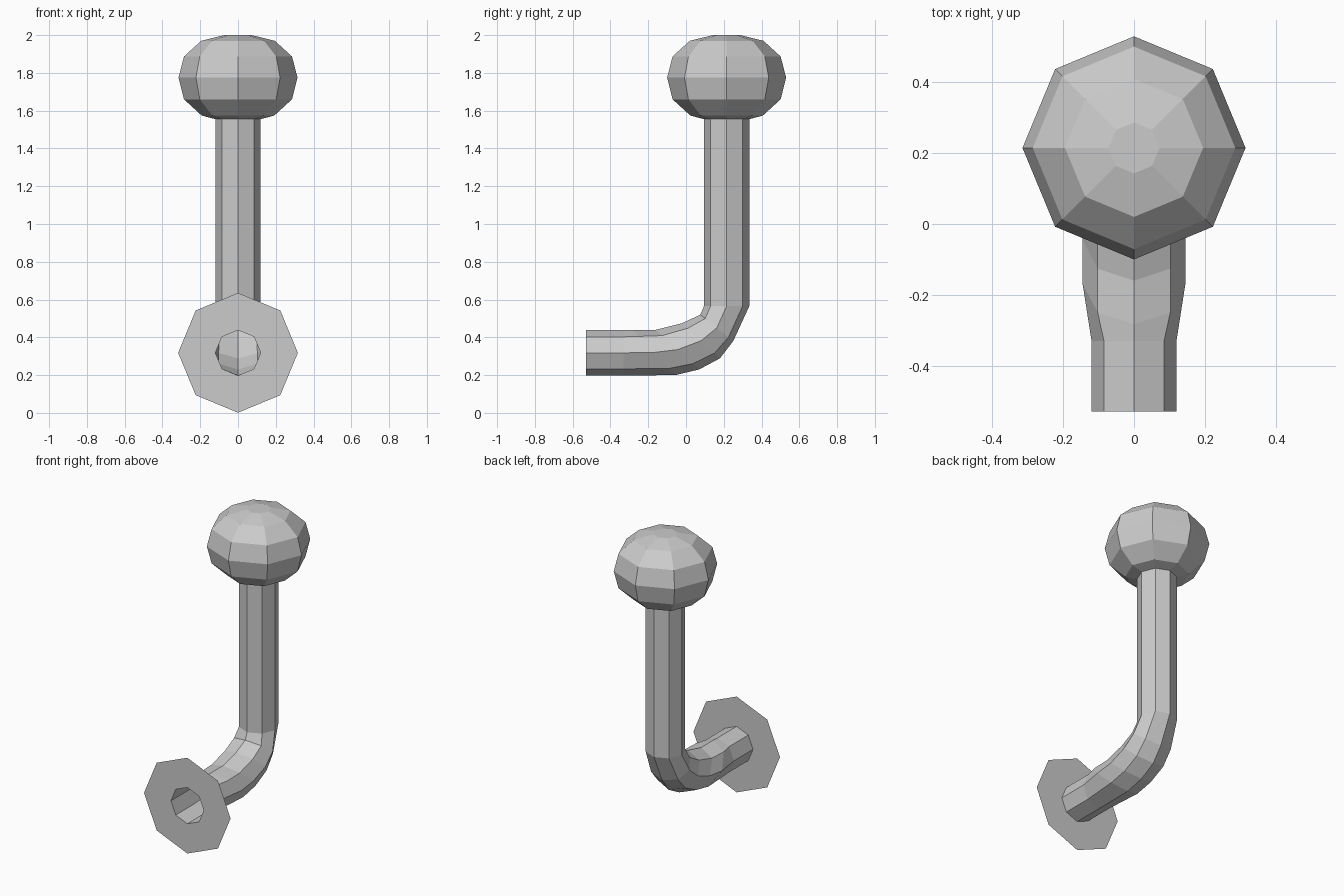
import bpy, bmesh
from math import cos, sin, pi

if "Cube" in bpy.data.objects:
    bpy.data.objects.remove(bpy.data.objects["Cube"])

SIDES = 8


def loft(name, rings, cap_end=False):
    """Skin octagonal rings; each is (half width, centre y, centre z, up y, up z)."""
    bm = bmesh.new()
    loops = []
    for w, cy, cz, uy, uz in rings:
        loops.append([bm.verts.new((w * cos(a), cy + uy * sin(a), cz + uz * sin(a)))
                      for a in (2 * pi * i / SIDES for i in range(SIDES))])
    for lo, hi in zip(loops, loops[1:]):
        for i in range(SIDES):
            j = (i + 1) % SIDES
            bm.faces.new((lo[i], lo[j], hi[j], hi[i]))
    if cap_end:
        bm.faces.new(loops[-1])
    bmesh.ops.recalc_face_normals(bm, faces=bm.faces)
    mesh = bpy.data.meshes.new(name)
    bm.to_mesh(mesh)
    bm.free()
    obj = bpy.data.objects.new(name, mesh)
    bpy.context.collection.objects.link(obj)
    return obj


PLATE_Y, PIPE_Z, POST_Y, R = -0.53, 0.318, 0.215, 0.12

# flat mounting plate with an open hole
plate = loft("mounting_plate", [(0.317, PLATE_Y, PIPE_Z, 0, 0.317),
                                (R, PLATE_Y, PIPE_Z, 0, R)])
if plate.data.polygons[0].normal.y > 0:
    plate.data.flip_normals()

# hollow pipe: horizontal run, widened elbow with slanted rings, upright post
loft("bent_pipe", [
    (R, PLATE_Y, PIPE_Z, 0, R),
    (R, -0.33, PIPE_Z, 0, R),
    (0.145, -0.17, 0.32, -0.113, R),
    (0.145, -0.045, 0.335, -0.115, 0.105),
    (0.145, 0.08, 0.382, -0.10, 0.093),
    (0.14, 0.163, 0.45, -0.087, 0.07),
    (R, POST_Y, 0.565, -R, 0),
    (R, POST_Y, 1.56, -R, 0),
])

# faceted knob on top of the post
profile = [(R, 1.555), (0.192, 1.574), (0.286, 1.66), (0.315, 1.775),
           (0.286, 1.887), (0.195, 1.97), (0.072, 2.0)]
loft("ball_knob", [(r, POST_Y, z, r, 0) for r, z in profile], cap_end=True)
